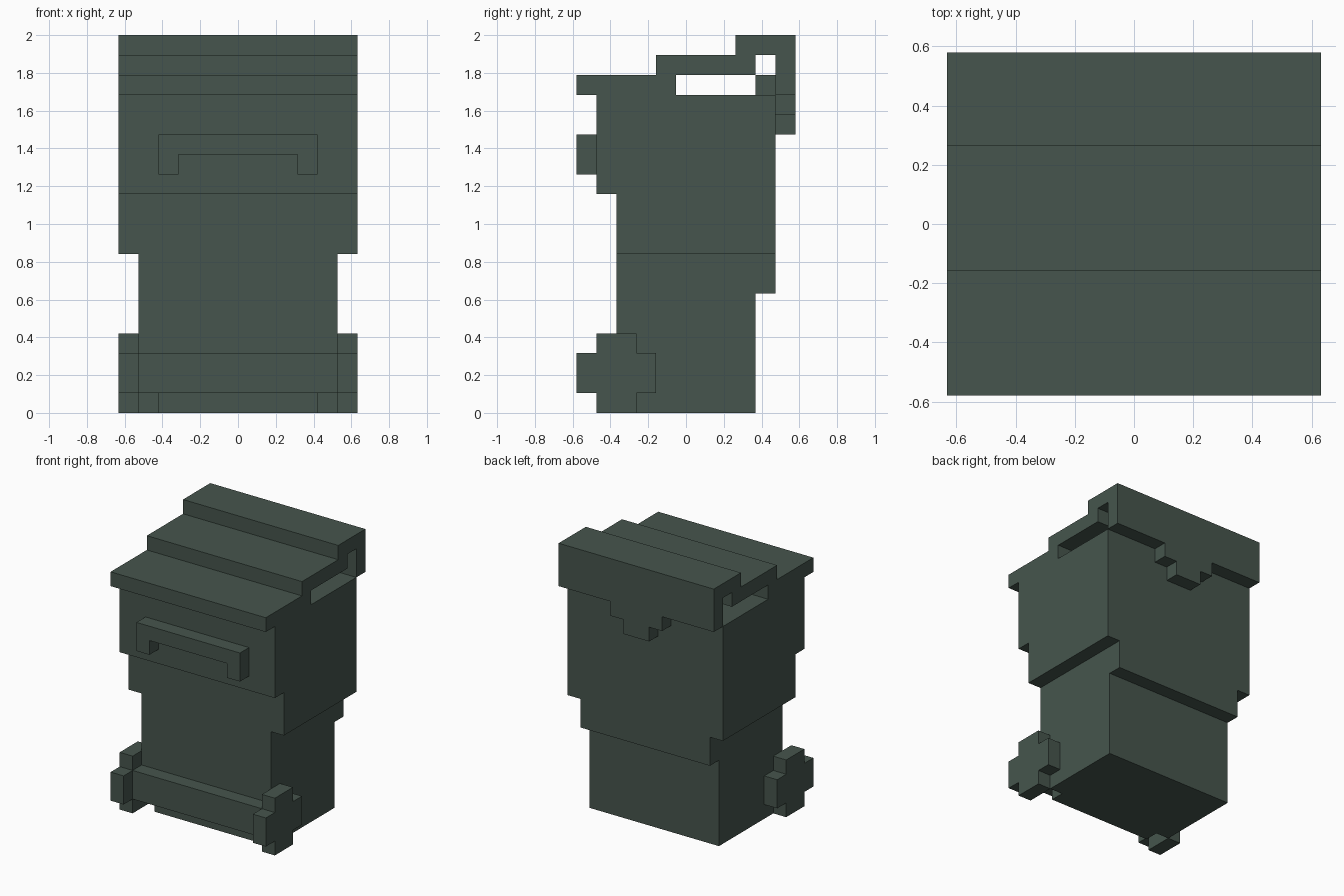
import bpy
import bmesh
from mathutils import Vector

cube = bpy.data.objects.get("Cube")
if cube:
    bpy.data.objects.remove(cube, do_unlink=True)

# The model is 12 x 11 x 19 grid cells
CELL = 2 / 19
MID_Y = 5.5

green = bpy.data.materials.new("dark_grey_green")
green.use_nodes = True
color = (0.061, 0.091, 0.074, 1)
green.diffuse_color = color
green.node_tree.nodes["Principled BSDF"].inputs["Base Color"].default_value = color


def prism(name, profile, start, end, axis):
    """Extrude a grid profile: (y, z) points along x, or (x, z) points along y."""
    def place(a, b, depth):
        x, y = (depth, a) if axis == "x" else (a, depth)
        return Vector((x, y - MID_Y, b)) * CELL

    bm = bmesh.new()
    face = bm.faces.new([bm.verts.new(place(a, b, start)) for a, b in profile])
    result = bmesh.ops.extrude_face_region(bm, geom=[face])
    verts = [v for v in result["geom"] if isinstance(v, bmesh.types.BMVert)]
    shift = place(0, 0, end) - place(0, 0, start)
    bmesh.ops.translate(bm, verts=verts, vec=shift)
    bmesh.ops.recalc_face_normals(bm, faces=bm.faces)
    mesh = bpy.data.meshes.new(name)
    bm.to_mesh(mesh)
    bm.free()
    mesh.materials.append(green)
    obj = bpy.data.objects.new(name, mesh)
    bpy.context.collection.objects.link(obj)
    return obj


def rect(a0, a1, b0, b1):
    return [(a0, b0), (a1, b0), (a1, b1), (a0, b1)]


# Bin body: wide upper part and narrow lower part with wheel wells
prism("upper_body", [(2, 8), (10, 8), (10, 16), (1, 16), (1, 11), (2, 11)], -6, 6, "x")
prism("lower_body", [(2, 1), (3, 1), (3, 0), (9, 0), (9, 6), (10, 6), (10, 8), (2, 8)],
      -5, 5, "x")
prism("front_base", rect(2, 3, 0, 1), -4, 4, "x")

# Stepped lid with rear flap
prism("lid", [(0, 16), (5, 16), (5, 17), (9, 17), (9, 18), (10, 18), (10, 16),
              (11, 16), (11, 19), (8, 19), (8, 18), (4, 18), (4, 17), (0, 17)],
      -6, 6, "x")
prism("hinge", rect(9, 10, 16, 17), -2, 2, "x")
prism("rear_latch", [(-2, 16), (-2, 15), (-1, 15), (-1, 14),
                     (1, 14), (1, 15), (2, 15), (2, 16)], 10, 11, "y")

# Front handle
prism("front_handle", [(-4, 12), (-3, 12), (-3, 13), (3, 13),
                       (3, 12), (4, 12), (4, 14), (-4, 14)], 0, 1, "y")

# Axle and plus-shaped wheels
prism("axle", rect(1, 2, 1, 3), -5, 5, "x")
wheel = [(1, 0), (3, 0), (3, 1), (4, 1), (4, 3), (3, 3),
         (3, 4), (1, 4), (1, 3), (0, 3), (0, 1), (1, 1)]
for name, side in (("left_wheel", 1), ("right_wheel", -1)):
    prism(name, wheel, 5 * side, 6 * side, "x")
